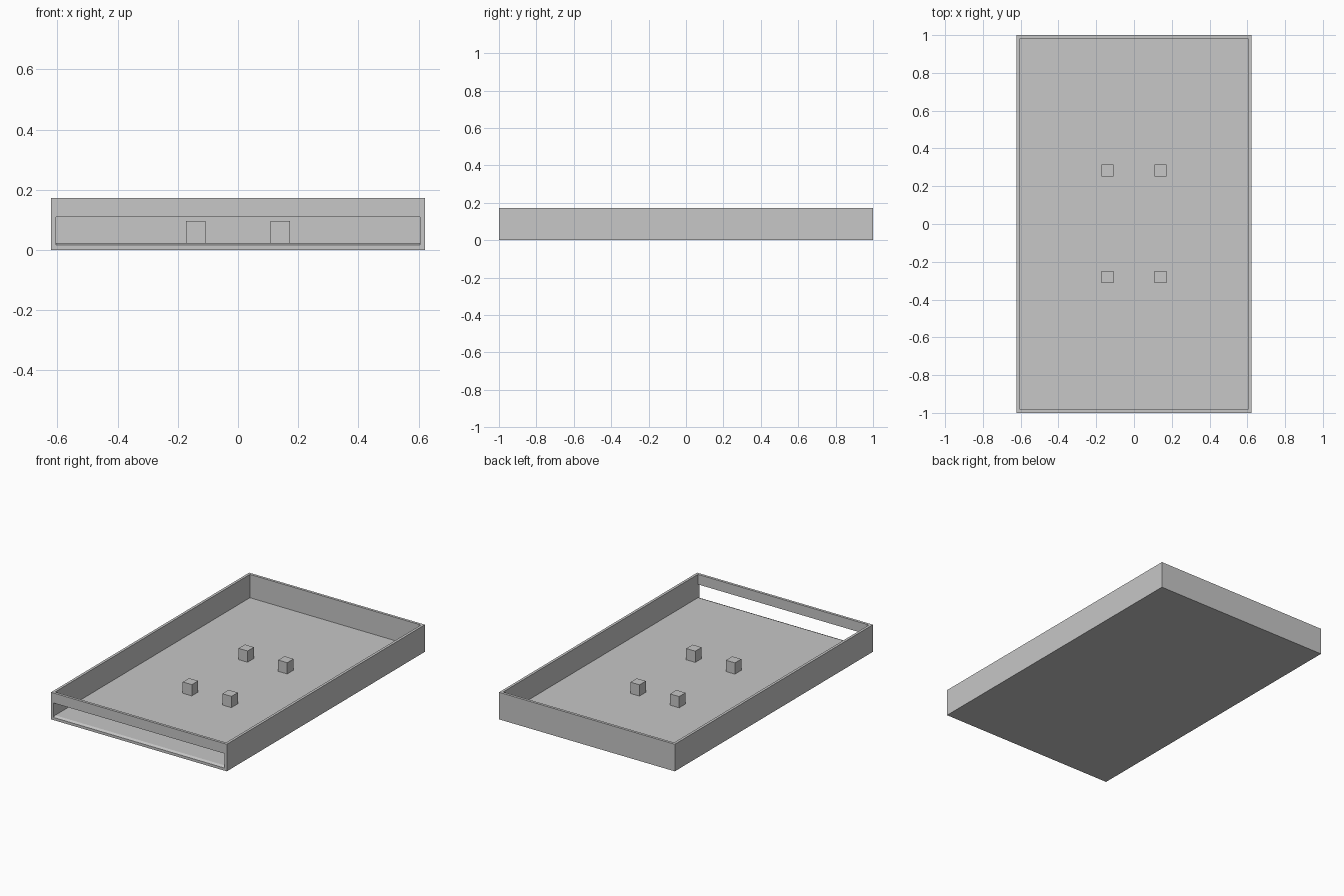
import bpy
import bmesh
from mathutils import Matrix, Vector

if "Cube" in bpy.data.objects:
    bpy.data.objects.remove(bpy.data.objects["Cube"])

WIDTH, LENGTH, HEIGHT = 1.242, 2.0, 0.173
WALL = 0.024          # wall and floor thickness
SLOT_TOP = 0.109
POST, POST_TOP = 0.064, 0.096

grey = bpy.data.materials.new("plain_grey")
grey.use_nodes = True
grey.diffuse_color = (0.57, 0.57, 0.57, 1)
grey.node_tree.nodes["Principled BSDF"].inputs["Base Color"].default_value = grey.diffuse_color


def box(bm, size, centre):
    bmesh.ops.create_cube(bm, size=1, matrix=Matrix.Translation(centre) @ Matrix.Diagonal((*size, 1)))
    bm.normal_update()


def finish(bm, name):
    bmesh.ops.recalc_face_normals(bm, faces=bm.faces)
    mesh = bpy.data.meshes.new(name)
    bm.to_mesh(mesh)
    bm.free()
    mesh.materials.append(grey)
    obj = bpy.data.objects.new(name, mesh)
    bpy.context.collection.objects.link(obj)


# Tray body: solid block with the top sunk in to leave a floor and rim
bm = bmesh.new()
box(bm, (WIDTH, LENGTH, HEIGHT), (0, 0, HEIGHT / 2))
top = max(bm.faces, key=lambda f: f.calc_center_median().z)
front = min(bm.faces, key=lambda f: f.calc_center_median().y)
bmesh.ops.inset_individual(bm, faces=[top], thickness=WALL)
floor = bmesh.ops.extrude_discrete_faces(bm, faces=[top])["faces"][0]
for v in floor.verts:
    v.co.z = WALL

# Slot opening on the outside of the front wall
bmesh.ops.inset_individual(bm, faces=[front], thickness=WALL)
for v in front.verts:
    if v.co.z > HEIGHT / 2:
        v.co.z = SLOT_TOP

# Matching opening on the inside of the front wall
bm.normal_update()
inner = min((f for f in bm.faces if f.normal.y > 0.9), key=lambda f: f.calc_center_median().y)
bmesh.ops.bisect_plane(bm, geom=[inner, *inner.edges, *inner.verts],
                       plane_co=Vector((0, 0, SLOT_TOP)), plane_no=Vector((0, 0, 1)))
bm.normal_update()
inner = min((f for f in bm.faces if f.normal.y > 0.9),
            key=lambda f: (round(f.calc_center_median().y, 3), f.calc_center_median().z))

# Join the two openings through the wall
loops = list(front.edges) + list(inner.edges)
bmesh.ops.delete(bm, geom=[front, inner], context="FACES_ONLY")
bmesh.ops.bridge_loops(bm, edges=loops)
finish(bm, "tray")

# Four square support posts on the floor
for x, side in ((-0.14, "right"), (0.14, "left")):
    for y, end in ((-0.28, "front"), (0.283, "back")):
        bm = bmesh.new()
        box(bm, (POST, POST, POST_TOP - WALL), (x, y, (POST_TOP + WALL) / 2))
        finish(bm, f"{end}_{side}_post")
